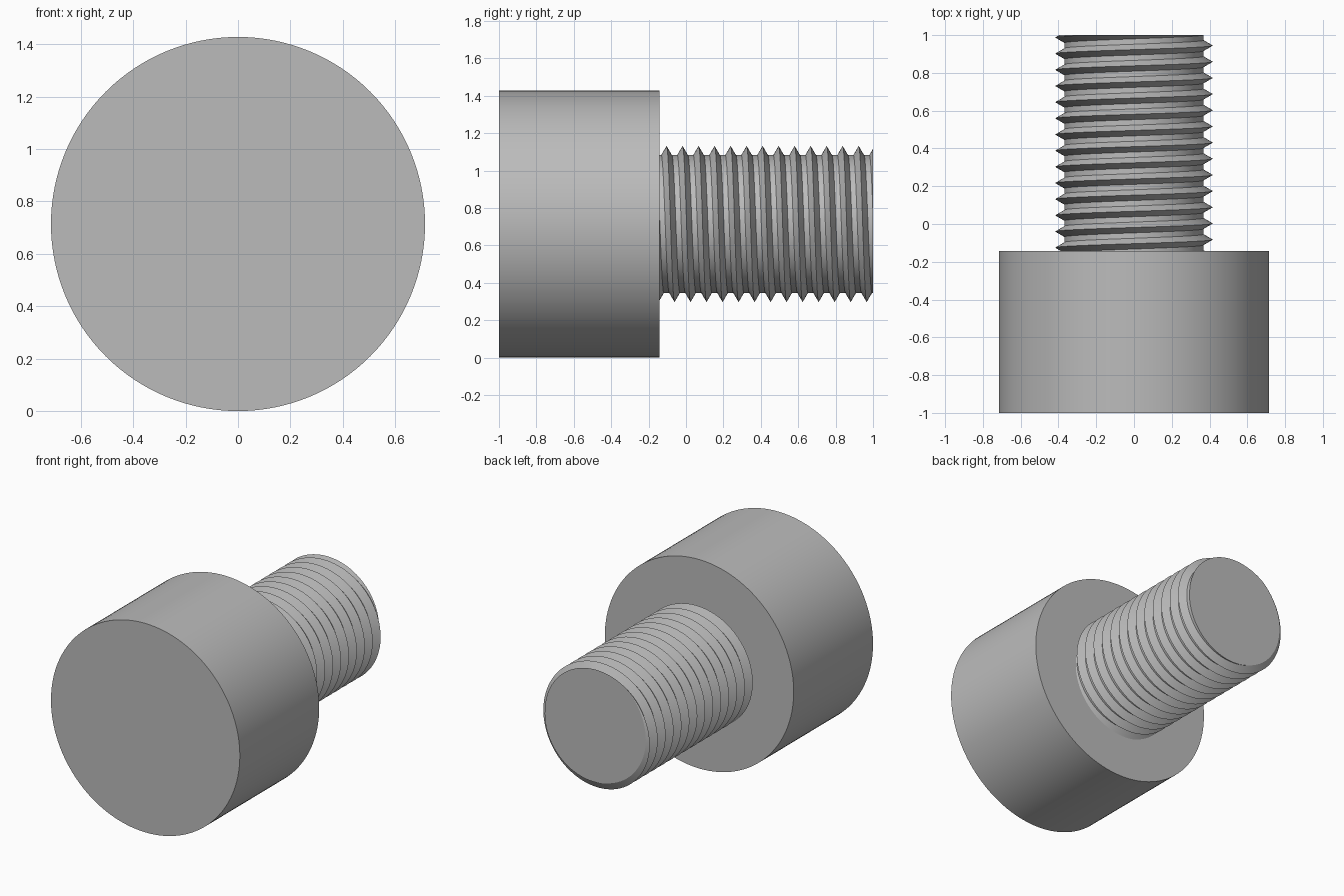
import bpy, bmesh, math
from mathutils import Matrix

cube = bpy.data.objects.get("Cube")
if cube:
    bpy.data.objects.remove(cube, do_unlink=True)

HEAD_R, HEAD_BACK = 0.714, -0.143
ROOT_R, CREST_R = 0.368, 0.417
PITCH, HALF_TOOTH = 0.0856, 0.0285
CREST_TOP_Y = -0.104          # crest position at the top of the shank
STEPS = 96                    # segments per turn

steel = bpy.data.materials.new("steel grey")
steel.use_nodes = True
grey = (0.5, 0.5, 0.5, 1)
steel.diffuse_color = grey
steel.node_tree.nodes["Principled BSDF"].inputs["Base Color"].default_value = grey


def finish(bm, name):
    bmesh.ops.recalc_face_normals(bm, faces=bm.faces)
    mesh = bpy.data.meshes.new(name)
    bm.to_mesh(mesh)
    bm.free()
    mesh.materials.append(steel)
    obj = bpy.data.objects.new(name, mesh)
    bpy.context.collection.objects.link(obj)
    bpy.ops.object.select_all(action='DESELECT')
    obj.select_set(True)
    bpy.context.view_layer.objects.active = obj
    bpy.ops.object.shade_smooth_by_angle(angle=math.radians(30))


# Plain cylindrical head
bm = bmesh.new()
length = HEAD_BACK + 1
place = (Matrix.Translation((0, -1 + length / 2, HEAD_R))
         @ Matrix.Rotation(math.pi / 2, 4, 'X'))
bmesh.ops.create_cone(bm, cap_ends=True, segments=128, radius1=HEAD_R,
                      radius2=HEAD_R, depth=length, matrix=place)
finish(bm, "head")

# Threaded shank: right-handed helical sweep of a sharp tooth and a flat root
bm = bmesh.new()
profile = [(-HALF_TOOTH, ROOT_R), (0, CREST_R), (HALF_TOOTH, ROOT_R)]
turns = math.ceil((1 - HEAD_BACK) / PITCH) + 5
rows = []
for i in range(turns * STEPS + 1):
    a = 2 * math.pi * i / STEPS
    y0 = CREST_TOP_Y + PITCH * (i / STEPS - 3)
    rows.append([bm.verts.new((r * math.sin(a), y0 + dy, HEAD_R + r * math.cos(a)))
                 for dy, r in profile])
for i in range(len(rows) - 1):
    p, q = rows[i], rows[i + 1]
    for k in range(2):
        bm.faces.new((p[k], p[k + 1], q[k + 1], q[k]))
    if i + 1 + STEPS < len(rows):
        bm.faces.new((p[2], rows[i + STEPS][0], rows[i + 1 + STEPS][0], q[2]))

# Trim both ends square and cap them
for y, side in ((1, 1), (HEAD_BACK, -1)):
    bmesh.ops.bisect_plane(bm, geom=bm.verts[:] + bm.edges[:] + bm.faces[:],
                           dist=1e-6, plane_co=(0, y, 0), plane_no=(0, side, 0),
                           clear_outer=True)
bmesh.ops.remove_doubles(bm, verts=bm.verts, dist=1e-5)
bmesh.ops.holes_fill(bm, edges=[e for e in bm.edges if e.is_boundary], sides=0)
finish(bm, "threaded_shank")
